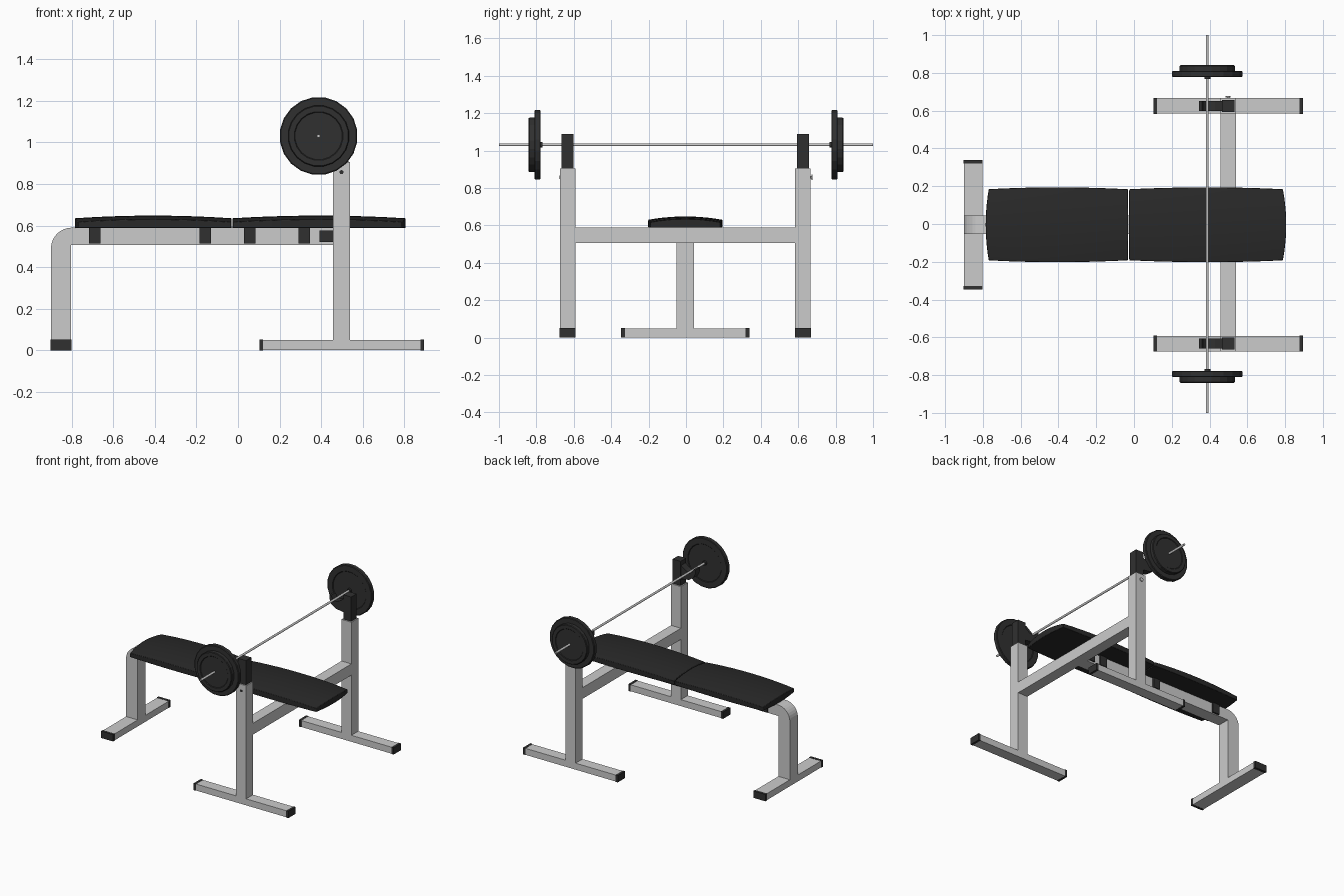
import bpy, bmesh, math
from mathutils import Matrix, Vector

if "Cube" in bpy.data.objects:
    bpy.data.objects.remove(bpy.data.objects["Cube"])

CY = -0.004  # frame centre line


def material(name, v):
    m = bpy.data.materials.new(name)
    m.diffuse_color = (v, v, v, 1)
    m.use_nodes = True
    m.node_tree.nodes["Principled BSDF"].inputs["Base Color"].default_value = m.diffuse_color
    return m


BLACK = material("black_plastic", 0.03)
PAD = material("dark_vinyl", 0.022)


def finish(name, bm, mat=None, bevel=0.0):
    bmesh.ops.recalc_face_normals(bm, faces=bm.faces)
    me = bpy.data.meshes.new(name)
    bm.to_mesh(me)
    bm.free()
    ob = bpy.data.objects.new(name, me)
    bpy.context.collection.objects.link(ob)
    if mat:
        me.materials.append(mat)
    if bevel:
        b = ob.modifiers.new("bevel", 'BEVEL')
        b.width, b.segments, b.limit_method = bevel, 2, 'ANGLE'
        b.angle_limit = math.radians(40)
    return ob


def box(name, x, y, z, mat=None):
    bm = bmesh.new()
    c = [(a[0] + a[1]) / 2 for a in (x, y, z)]
    s = [abs(a[1] - a[0]) for a in (x, y, z)]
    bmesh.ops.create_cube(bm, size=1, matrix=Matrix.Translation(c) @ Matrix.Diagonal((*s, 1)))
    return finish(name, bm, mat)


def extrude_xz(name, pts, y0, y1, mat=None):
    bm = bmesh.new()
    f = bm.faces.new([bm.verts.new((x, y0, z)) for x, z in pts])
    r = bmesh.ops.extrude_face_region(bm, geom=[f])
    bmesh.ops.translate(bm, vec=(0, y1 - y0, 0),
                        verts=[v for v in r['geom'] if isinstance(v, bmesh.types.BMVert)])
    return finish(name, bm, mat)


def lathe_y(name, profile, x, z, sides, mat=None):
    # profile of (radius, y) spun around a y-parallel axis, ends capped
    bm = bmesh.new()
    rings = []
    for r, y in profile:
        rings.append([bm.verts.new((x + r * math.cos(a), y, z + r * math.sin(a)))
                      for a in (2 * math.pi * (i + 0.5) / sides for i in range(sides))])
    for a, b in zip(rings, rings[1:]):
        for i in range(sides):
            j = (i + 1) % sides
            bm.faces.new((a[i], a[j], b[j], b[i]))
    bm.faces.new(rings[0])
    bm.faces.new(rings[-1])
    return finish(name, bm, mat)


def pad(name, x0, x1, bow0, bow1):
    # cushion: crowned top, softly bowed outline
    bm = bmesh.new()
    bmesh.ops.create_cube(bm, size=2)
    bmesh.ops.subdivide_edges(bm, edges=bm.edges[:], cuts=9, use_grid_fill=True)
    for vert in bm.verts:
        u, v, w = vert.co
        x = x0 + (x1 - x0) * (u + 1) / 2
        t = abs(u) ** 3 * v * v
        x += t * (bow0 if u < 0 else -bow1)
        y = CY + v * (0.198 - 0.010 * u * u)
        top = 0.648 - 0.013 * u * u - 0.018 * v * v
        vert.co = (x, y, 0.588 + (top - 0.588) * (w + 1) / 2)
    ob = finish(name, bm, PAD, 0.005)
    bpy.context.view_layer.objects.active = ob
    ob.select_set(True)
    bpy.ops.object.shade_smooth_by_angle(angle=math.radians(35))
    ob.select_set(False)


# padded bench in two halves
pad("back_pad", -0.785, -0.031, 0.016, 0.002)
pad("head_pad", -0.027, 0.806, 0.002, 0.018)

# bent main beam: front leg curving into the horizontal rail
outer = [(-0.80 - 0.10 * math.sin(a), 0.49 + 0.10 * math.cos(a))
         for a in (math.pi / 2 * i / 8 for i in range(9))]
rail = [(0.458, 0.507), (0.458, 0.59)] + outer + [(-0.90, 0.05), (-0.803, 0.05), (-0.803, 0.507)]
extrude_xz("main_beam", rail, CY - 0.048, CY + 0.048)

# front foot with end caps
box("front_foot", (-0.9, -0.803), (CY - 0.325, CY + 0.325), (0.001, 0.05))
for s, side in ((-1, "near"), (1, "far")):
    box("front_foot_cap_" + side, (-0.902, -0.801),
        (CY + s * 0.323, CY + s * 0.343), (0, 0.052), BLACK)

# brackets under the pads and the beam joint
for i, x in enumerate((-0.69, -0.158, 0.057, 0.318)):
    for s in (-1, 1):
        box(f"pad_bracket_{i}_{s}", (x - 0.028, x + 0.028),
            (CY + s * 0.046, CY + s * 0.06), (0.513, 0.592), BLACK)
for s in (-1, 1):
    box(f"joint_plate_{s}", (0.392, 0.458), (CY + s * 0.046, CY + s * 0.056), (0.52, 0.577), BLACK)

# rear cross beam
box("cross_beam", (0.457, 0.54), (CY - 0.59, CY + 0.59), (0.505, 0.59))

# bar rest hook profile
hook = [(0.47, 0.955), (0.40, 0.965), (0.362, 0.99), (0.345, 1.03), (0.345, 1.055), (0.36, 1.055),
        (0.373, 1.03), (0.388, 1.022), (0.405, 1.022), (0.43, 1.03), (0.47, 1.06)]

for s, side in ((-1, "near"), (1, "far")):
    ya, yb = CY + s * 0.588, CY + s * 0.67
    # upright and its foot
    box("upright_" + side, (0.457, 0.54), (ya, yb), (0.05, 0.905))
    box("rear_foot_" + side, (0.118, 0.88), (ya, yb), (0.001, 0.05))
    for x, end in ((0.103, "front"), (0.877, "back")):
        box(f"rear_foot_cap_{end}_{side}", (x, x + 0.018),
            (ya - s * 0.002, yb + s * 0.002), (0, 0.052), BLACK)
    # rack post and hook
    box("rack_post_" + side, (0.466, 0.532), (CY + s * 0.597, CY + s * 0.661), (0.88, 1.09), BLACK)
    extrude_xz("bar_hook_" + side, hook, CY + s * 0.602, CY + s * 0.656, BLACK)
    # weights: large inner disc stepping to smaller outer disc, with inner collar
    lathe_y("weight_" + side,
            [(0.016, s * 0.768), (0.016, s * 0.781), (0.138, s * 0.781), (0.142, s * 0.777),
             (0.183, s * 0.777), (0.188, s * 0.781), (0.188, s * 0.807), (0.183, s * 0.811),
             (0.148, s * 0.811), (0.148, s * 0.836), (0.144, s * 0.841), (0.118, s * 0.841),
             (0.114, s * 0.837), (0.02, s * 0.837)], 0.388, 1.031, 20, BLACK)

# adjustment pins
lathe_y("pin_near", [(0.010, CY - 0.66), (0.010, CY - 0.672)], 0.498, 0.857, 10, BLACK)
lathe_y("pin_far", [(0.007, CY + 0.66), (0.007, CY + 0.674), (0.014, CY + 0.674), (0.014, CY + 0.681)],
        0.498, 0.857, 10)

# barbell rod
lathe_y("bar", [(0.008, -1.0), (0.008, 1.0)], 0.388, 1.031, 12)
